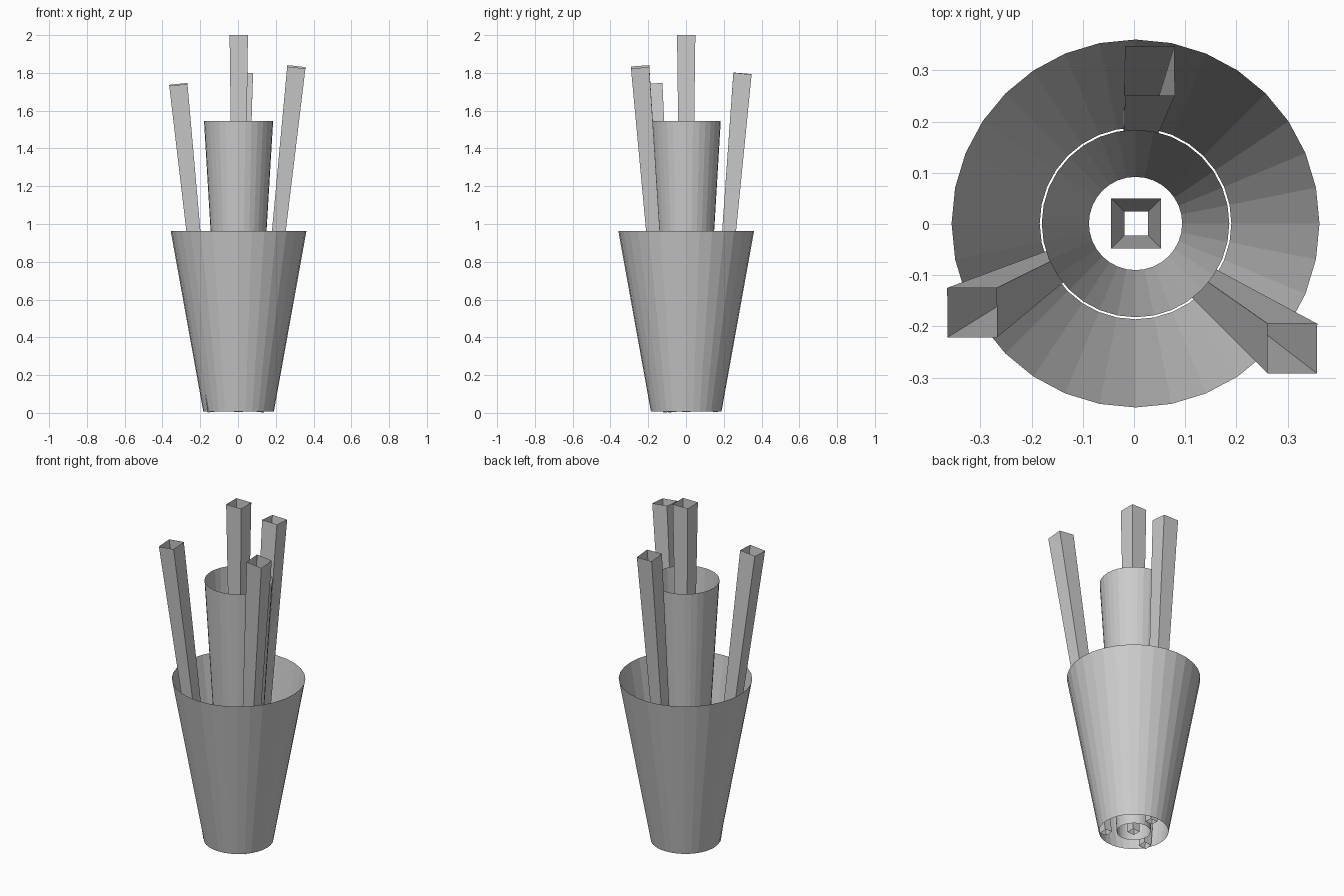
import bpy, bmesh
from math import cos, sin, pi
from mathutils import Vector

if "Cube" in bpy.data.objects:
    bpy.data.objects.remove(bpy.data.objects["Cube"])

CX, CY, BASE = 0.003, 0.001, 0.006


def open_tube(name, rings):
    """Flat-shaded open tube skinned through a list of equal-length rings."""
    bm = bmesh.new()
    loops = [[bm.verts.new(p) for p in ring] for ring in rings]
    n = len(loops[0])
    for low, high in zip(loops, loops[1:]):
        for i in range(n):
            j = (i + 1) % n
            bm.faces.new((low[i], low[j], high[j], high[i]))
    mesh = bpy.data.meshes.new(name)
    bm.to_mesh(mesh)
    bm.free()
    obj = bpy.data.objects.new(name, mesh)
    bpy.context.collection.objects.link(obj)
    return obj


def circle(r, z, n=32):
    return [(CX + r * cos(2 * pi * i / n), CY + r * sin(2 * pi * i / n), z)
            for i in range(n)]


def tapered_stick(name, foot, tip, half_foot=0.023, half_tip=0.0485):
    """Square tube with ends cut square to its leaning axis."""
    foot, tip = Vector(foot), Vector(tip)
    axis = (tip - foot).normalized()
    u = Vector((0, 1, 0)).cross(axis).normalized()
    v = axis.cross(u)
    corners = [(-1, -1), (1, -1), (1, 1), (-1, 1)]
    open_tube(name, [[c + (u * a + v * b) * h for a, b in corners]
                     for c, h in ((foot, half_foot), (tip, half_tip))])


# Flared cups, open at both ends
open_tube("outer_cup", [circle(0.187, BASE + 0.002), circle(0.359, 0.962)])
open_tube("inner_cup", [circle(0.091, BASE + 0.002), circle(0.183, 1.546)])

# Upright centre tube and three leaning tubes
tapered_stick("centre_stick", (CX + 0.001, CY, BASE), (CX + 0.001, CY, 2.0))
tapered_stick("back_stick", (0.002, 0.147, BASE), (0.031, 0.299, 1.797))
tapered_stick("left_stick", (-0.138, -0.072, BASE), (-0.316, -0.173, 1.739))
tapered_stick("right_stick", (0.114, -0.099, BASE), (0.309, -0.243, 1.832))
